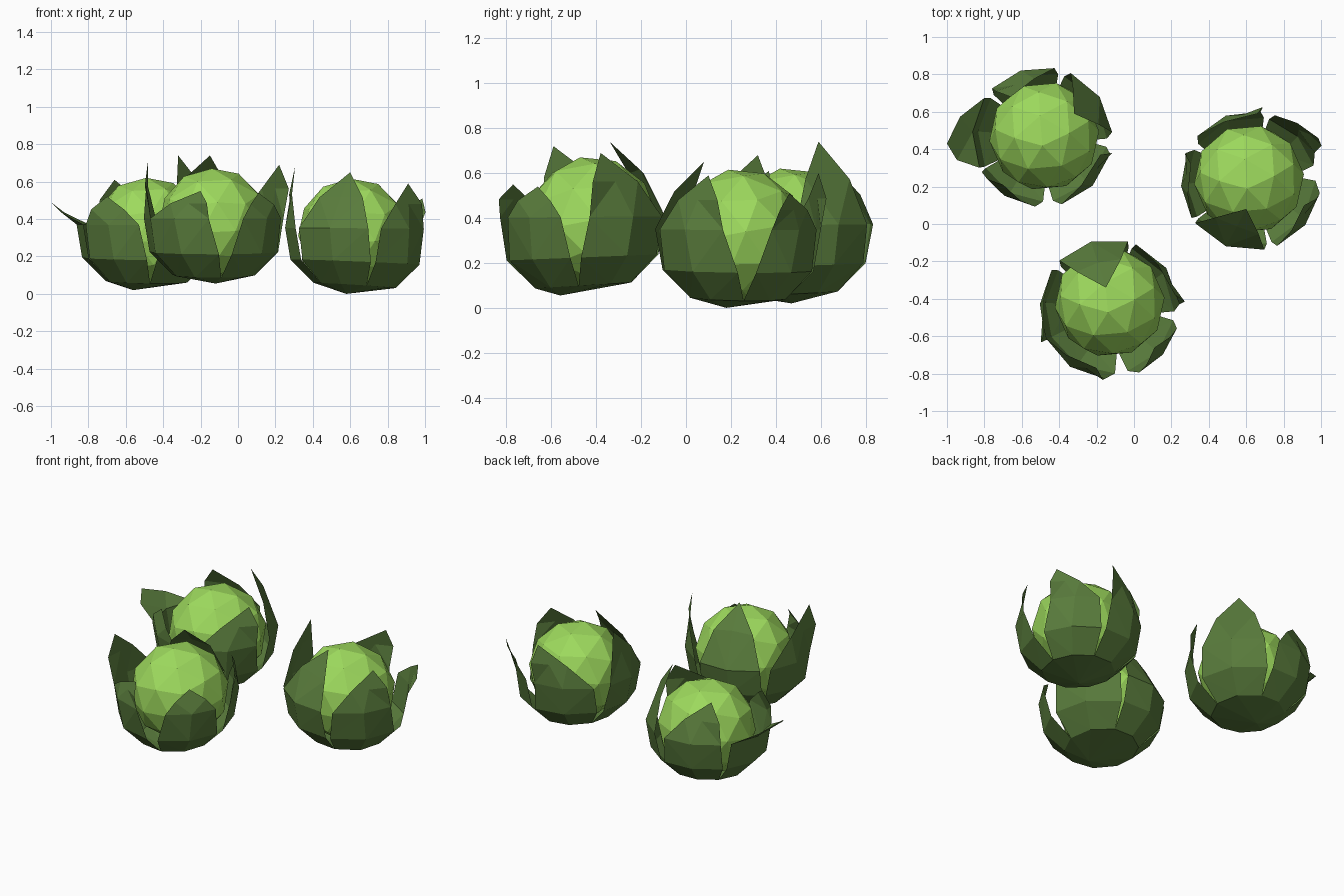
import bpy, bmesh, math
from mathutils import Vector, Euler

if "Cube" in bpy.data.objects:
    bpy.data.objects.remove(bpy.data.objects["Cube"])


def material(name, rgb):
    m = bpy.data.materials.new(name)
    m.diffuse_color = (*rgb, 1)
    m.use_nodes = True
    m.node_tree.nodes["Principled BSDF"].inputs["Base Color"].default_value = m.diffuse_color
    return m


HEART = material("light green", (0.34, 0.70, 0.11))
LEAF = material("dark green", (0.10, 0.20, 0.045))


def finish(bm, name, mat):
    me = bpy.data.meshes.new(name)
    bm.to_mesh(me)
    bm.free()
    me.materials.append(mat)
    ob = bpy.data.objects.new(name, me)
    bpy.context.collection.objects.link(ob)


# leaf rows below the shoulder: radius, height, how far the edges pull in to the span
ROWS = [(0.22, 0.045, 0.0), (0.345, 0.17, 0.4), (0.374, 0.35, 1.0)]


def leaf(name, centre, core, base, tilt, sector, span, tip):
    bm = bmesh.new()
    tip = Vector(tip)

    def ring(r, z, deg):
        a = math.radians(deg)
        x, y = r * math.cos(a), r * math.sin(a)
        low = max(0, 1 - z / 0.4)
        return Vector((centre[0] + x, centre[1] + y,
                       base[2] + z + low * (tilt[0] * x + tilt[1] * y)))

    rows = []
    for r, z, f in ROWS:
        lo = sector[0] + (span[0] - sector[0]) * f
        hi = sector[1] + (span[1] - sector[1]) * f
        rows.append([ring(r, z, a) for a in (lo, (lo + hi) / 2, hi)])
    # shoulder row about halfway to the tip, kept outside the heart
    a = math.radians(sum(span) / 2)
    side = Vector((-math.sin(a), math.cos(a), 0)) * 0.12 * (span[1] - span[0]) / 62
    mid = rows[-1][1].lerp(tip, 0.55)
    shoulder = [mid - side, mid.copy(), mid + side]
    for p in shoulder:
        d = p - core
        if d.length < 0.325:
            p[:] = core + d.normalized() * 0.325
    rows.append(shoulder)

    v = [[bm.verts.new(p) for p in row] for row in rows]
    b, t = bm.verts.new(base), bm.verts.new(tip)
    for i in range(2):
        bm.faces.new((b, v[0][i + 1], v[0][i]))
        bm.faces.new((v[-1][i], v[-1][i + 1], t))
        for lo, hi in zip(v, v[1:]):
            bm.faces.new((lo[i], lo[i + 1], hi[i + 1], hi[i]))
    bmesh.ops.triangulate(bm, faces=bm.faces[:])
    bmesh.ops.recalc_face_normals(bm, faces=bm.faces[:])
    finish(bm, name, LEAF)


def sprout(name, centre, core, base, tilt, leaves):
    core = Vector(core)
    # faceted round heart
    bm = bmesh.new()
    bmesh.ops.create_icosphere(bm, subdivisions=1, radius=0.295)
    if len(bm.verts) < 42:
        bm.clear()
        bmesh.ops.create_icosphere(bm, subdivisions=2, radius=0.295)
    bmesh.ops.rotate(bm, verts=bm.verts[:], matrix=Euler((0.15, -0.1, 0.4)).to_matrix())
    bmesh.ops.translate(bm, verts=bm.verts[:], vec=core)
    finish(bm, name + "_heart", HEART)
    # five wrapping leaves; neighbours meet low down and part higher up
    n = len(leaves)
    for i, (lo, hi, tip) in enumerate(leaves):
        before = leaves[i - 1][1] - (360 if i == 0 else 0)
        after = leaves[(i + 1) % n][0] + (360 if i == n - 1 else 0)
        sector = ((before + lo) / 2, (hi + after) / 2)
        leaf(f"{name}_leaf_{i + 1}", centre, core, base, tilt, sector, (lo, hi), tip)


# each leaf: start angle, end angle, tip position
sprout("right_sprout", (0.625, 0.23), (0.615, 0.24, 0.325), (0.58, 0.18, 0.0), (-0.07, -0.02), [
    (-143, -79, (0.60, 0.08, 0.65)),
    (-68, -10, (0.91, 0.10, 0.59)),
    (24, 70, (0.985, 0.46, 0.51)),
    (82, 140, (0.66, 0.59, 0.60)),
    (156, 212, (0.305, 0.32, 0.68)),
])
sprout("front_sprout", (-0.13, -0.455), (-0.13, -0.42, 0.38), (-0.12, -0.56, 0.055), (0.0, 0.07), [
    (-155, -94, (-0.20, -0.77, 0.55)),
    (-65, -16, (0.11, -0.66, 0.54)),
    (4, 68, (0.22, -0.38, 0.69)),
    (75, 136, (-0.15, -0.34, 0.74)),
    (146, 206, (-0.48, -0.59, 0.72)),
])
sprout("back_sprout", (-0.49, 0.465), (-0.48, 0.47, 0.33), (-0.56, 0.47, 0.02), (-0.02, 0.05), [
    (-150, -96, (-0.70, 0.21, 0.52)),
    (-74, -14, (-0.18, 0.37, 0.61)),
    (4, 66, (-0.32, 0.59, 0.74)),
    (80, 136, (-0.66, 0.68, 0.61)),
    (146, 206, (-1.00, 0.43, 0.49)),
])
